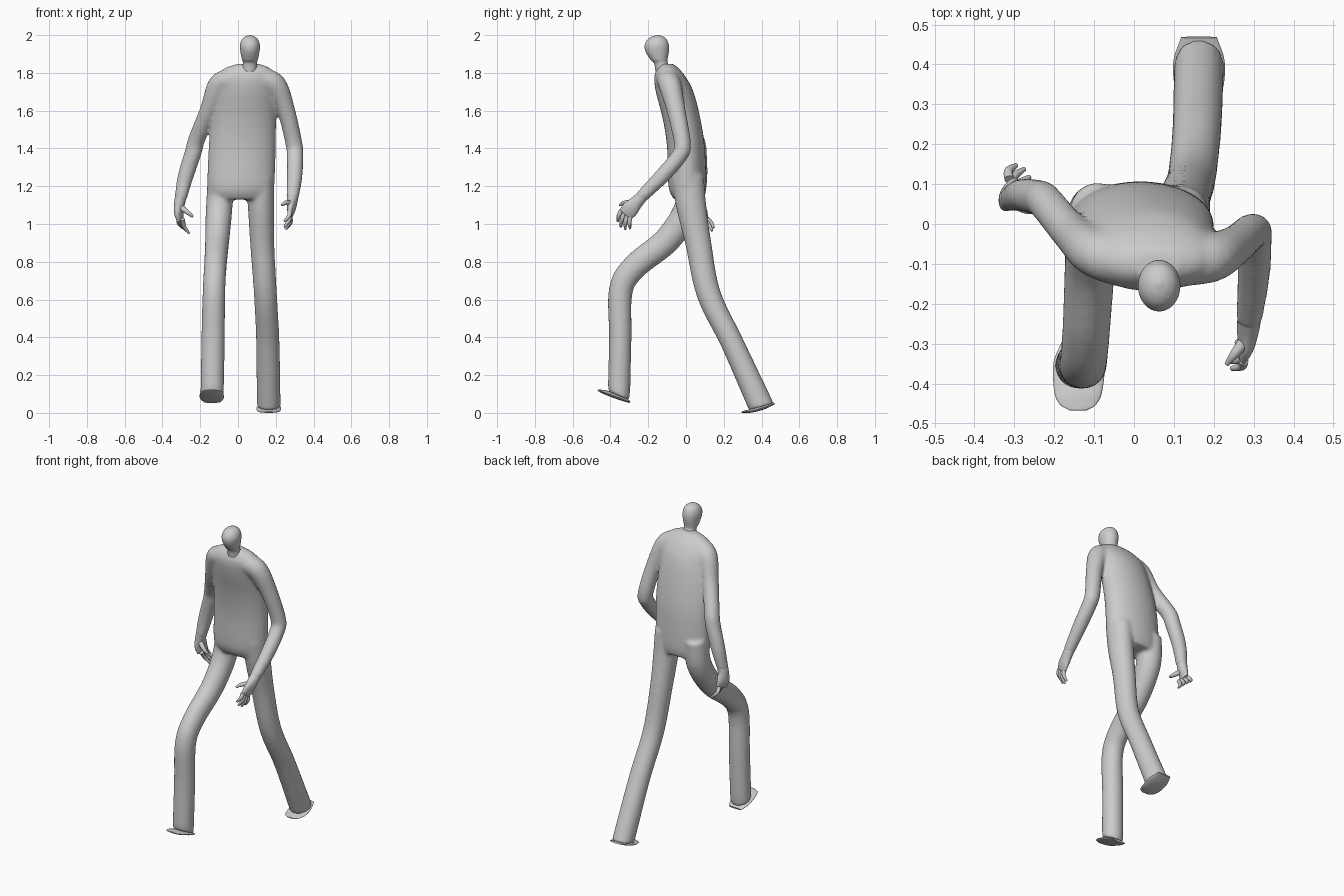
import bpy, bmesh, math
from mathutils import Vector

SIDES = 32


def spline(rows, steps=6):
    """Catmull-Rom interpolation through rows of numbers."""
    rows = [Vector(r) for r in rows]
    ext = [rows[0] * 2 - rows[1]] + rows + [rows[-1] * 2 - rows[-2]]
    out = []
    for i in range(1, len(ext) - 2):
        a, b, c, d = ext[i - 1:i + 3]
        for s in range(steps):
            t = s / steps
            out.append(0.5 * (2 * b + (c - a) * t + (2 * a - 5 * b + 4 * c - d) * t * t
                              + (3 * b - a - 3 * c + d) * t ** 3))
    return out + [rows[-1]]


def tube(bm, rows, ref=(1, 0, 0), level=False, end=None, sides=SIDES):
    """Loft ellipses along rows (x, y, z, r along ref, r across)."""
    pts = spline(rows)
    pos = [Vector(p[:3]) for p in pts]
    rings = []
    for i, p in enumerate(pts):
        n = (pos[min(i + 1, len(pos) - 1)] - pos[max(i - 1, 0)]).normalized()
        if level:
            n = Vector((0, 0, 1))
        if end and i == len(pts) - 1:
            n = Vector(end).normalized()
        a = Vector(ref)
        a = (a - n * a.dot(n)).normalized()
        b = n.cross(a)
        rings.append([bm.verts.new(pos[i] + a * max(p[3], .002) * math.cos(k * math.tau / sides)
                                   + b * max(p[4], .002) * math.sin(k * math.tau / sides))
                      for k in range(sides)])
    for r, q in zip(rings, rings[1:]):
        for k in range(sides):
            j = (k + 1) % sides
            bm.faces.new((r[k], r[j], q[j], q[k]))
    bm.faces.new(rings[0][::-1])
    bm.faces.new(rings[-1])


def finish(bm, name, angle=50):
    bmesh.ops.recalc_face_normals(bm, faces=bm.faces)
    me = bpy.data.meshes.new(name)
    bm.to_mesh(me)
    bm.free()
    ob = bpy.data.objects.new(name, me)
    bpy.context.collection.objects.link(ob)
    bpy.ops.object.select_all(action='DESELECT')
    bpy.context.view_layer.objects.active = ob
    ob.select_set(True)
    bpy.ops.object.shade_smooth_by_angle(angle=math.radians(angle))
    return ob


# Body: torso, legs and arms fused into one smooth skin
bm = bmesh.new()
tube(bm, [(.015, .015, 1.13, .165, .08), (.015, .007, 1.2, .178, .1), (.022, 0, 1.4, .178, .1),
          (.03, -.022, 1.55, .172, .1), (.04, -.06, 1.7, .165, .1), (.045, -.085, 1.78, .165, .083),
          (.05, -.095, 1.825, .12, .055), (.055, -.1, 1.848, .06, .032)], level=True)
# forward leg
tube(bm, [(-.09, .03, 1.25, .07, .075), (-.1, .01, 1.08, .07, .075), (-.11, -.1, .915, .064, .071),
          (-.12, -.27, .775, .06, .068), (-.127, -.345, .65, .06, .064), (-.132, -.348, .4, .062, .06),
          (-.137, -.355, .09, .062, .06)], end=(0, -.38, -.92))
# trailing leg
tube(bm, [(.118, .01, 1.25, .072, .085), (.122, .027, 1.1, .07, .08), (.128, .065, .9, .064, .069),
          (.145, .12, .63, .061, .064), (.158, .245, .37, .062, .061),
          (.163, .4, .03, .063, .068)], end=(0, .27, -.96))
# arms
tube(bm, [(.12, -.1, 1.765, .06, .055), (.195, -.085, 1.735, .062, .06), (.255, -.052, 1.6, .048, .05),
          (.297, -.018, 1.42, .045, .045), (.302, -.04, 1.355, .044, .043), (.3, -.13, 1.25, .041, .041),
          (.288, -.245, 1.135, .033, .033)])
tube(bm, [(-.03, -.1, 1.765, .06, .055), (-.098, -.072, 1.735, .062, .06), (-.155, -.025, 1.6, .048, .05),
          (-.218, .05, 1.45, .045, .046), (-.237, .065, 1.38, .045, .045), (-.278, .073, 1.25, .042, .041),
          (-.306, .065, 1.125, .032, .034)])
body = finish(bm, "body")
mod = body.modifiers.new("fuse", 'REMESH')
mod.mode = 'VOXEL'
mod.voxel_size = .009
mod.use_smooth_shade = True
mod = body.modifiers.new("soften", 'SMOOTH')
mod.factor = .5
mod.iterations = 12

# Head and neck
bm = bmesh.new()
tube(bm, [(.06, -.115, 1.8, .045, .045), (.063, -.132, 1.85, .037, .037), (.063, -.143, 1.87, .042, .045),
          (.063, -.152, 1.91, .05, .061), (.063, -.155, 1.945, .053, .064), (.063, -.153, 1.975, .044, .052),
          (.063, -.151, 1.992, .026, .031), (.063, -.15, 2.0, .004, .004)], level=True)
finish(bm, "head", 80)

# Feet: thin soles with a toe flap
bm = bmesh.new()
tube(bm, [(-.137, -.297, .058, .045, .006), (-.138, -.35, .08, .064, .012), (-.14, -.42, .106, .06, .012),
          (-.14, -.452, .116, .046, .007), (-.14, -.467, .121, .022, .003)])
finish(bm, "front_foot")
bm = bmesh.new()
tube(bm, [(.163, .468, .05, .045, .006), (.163, .41, .03, .064, .012), (.163, .35, .012, .062, .01),
          (.163, .31, .006, .048, .006), (.163, .294, .004, .024, .003)])
finish(bm, "back_foot")


# Hands: flat palm, thumb and four curled fingers
def hand(name, palm, wide, knuckles, tips, bulge, thumb):
    bm = bmesh.new()
    tube(bm, palm, ref=wide)
    k0, k1 = map(Vector, knuckles)
    for i, tip in enumerate(tips):
        base, tip = k0.lerp(k1, i / 3), Vector(tip)
        mid = (base + tip) / 2 + Vector(bulge)
        tube(bm, [(*base, .012, .012), (*mid, .011, .011), (*tip, .006, .006)], sides=12)
    tube(bm, thumb, sides=12)
    finish(bm, name, 80)


hand("right_hand",
     [(.29, -.228, 1.15, .03, .03), (.286, -.262, 1.115, .035, .028), (.282, -.295, 1.08, .044, .022),
      (.275, -.32, 1.05, .04, .014)], (0, 1, -1),
     ((.275, -.343, 1.07), (.277, -.295, 1.038)),
     [(.245, -.362, 1.015), (.245, -.345, .985), (.25, -.322, .972), (.257, -.296, .975)],
     (.01, -.004, 0),
     [(.28, -.29, 1.11, .016, .016), (.253, -.325, 1.112, .012, .012), (.232, -.352, 1.1, .006, .006)])
hand("left_hand",
     [(-.303, .066, 1.145, .032, .03), (-.31, .067, 1.105, .034, .028), (-.313, .073, 1.06, .042, .022),
      (-.306, .083, 1.022, .038, .014)], (.35, 1, 0),
     ((-.293, .052, 1.025), (-.313, .112, 1.03)),
     [(-.258, .092, .95), (-.262, .118, .955), (-.275, .138, .965), (-.295, .147, .98)],
     (-.01, .004, 0),
     [(-.305, .055, 1.09, .016, .016), (-.265, .037, 1.06, .012, .012), (-.238, .038, 1.038, .006, .006)])
